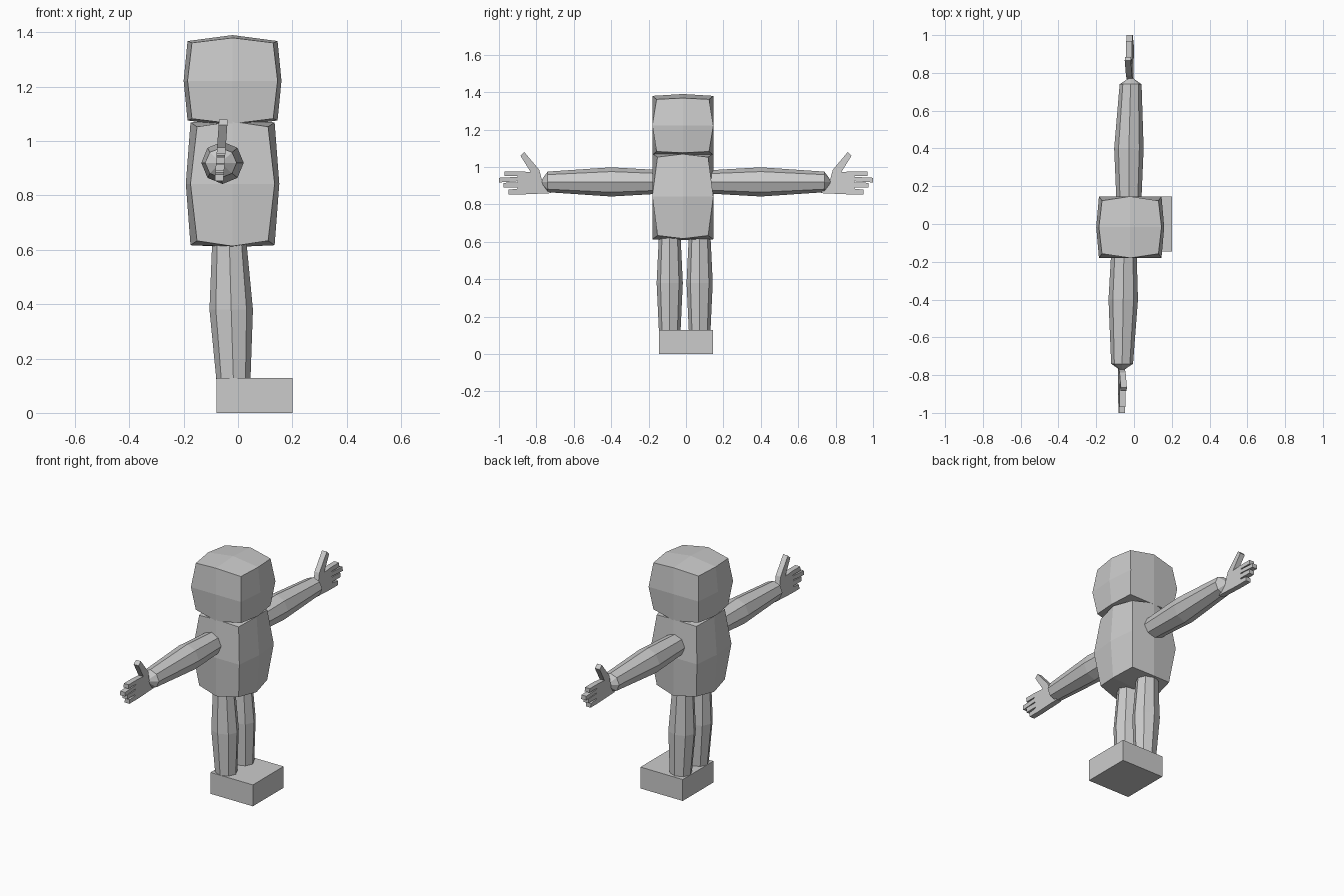
import bpy, bmesh, math
from mathutils import Vector

if "Cube" in bpy.data.objects:
    bpy.data.objects.remove(bpy.data.objects["Cube"])

grey = bpy.data.materials.new("plain_grey")
grey.diffuse_color = (0.6, 0.6, 0.6, 1)
grey.use_nodes = True
grey.node_tree.nodes["Principled BSDF"].inputs["Base Color"].default_value = grey.diffuse_color


def finish(name, bm):
    bmesh.ops.recalc_face_normals(bm, faces=bm.faces)
    me = bpy.data.meshes.new(name)
    bm.to_mesh(me)
    bm.free()
    me.materials.append(grey)
    ob = bpy.data.objects.new(name, me)
    bpy.context.collection.objects.link(ob)
    return ob


def bulged_box(name, centre, half, factors):
    """Box cut once per axis. factors[axis] = (corner, edge where next axis
    is zero, edge where the axis after that is zero); face centres are 1."""
    bm = bmesh.new()
    bmesh.ops.create_cube(bm, size=2)
    bmesh.ops.subdivide_edges(bm, edges=bm.edges[:], cuts=1, use_grid_fill=True)
    for v in bm.verts:
        s = [round(c) for c in v.co]
        for a in range(3):
            n1, n2 = s[(a + 1) % 3] == 0, s[(a + 2) % 3] == 0
            c, e1, e2 = factors[a]
            f = 1 if n1 and n2 else e1 if n1 else e2 if n2 else c
            v.co[a] = centre[a] + half[a] * f * s[a]
    return finish(name, bm)


def limb(name, rings, axis, tip):
    """Eight-sided limb through rings of (centre, radius), closed by cones."""
    bm = bmesh.new()
    loops = []
    for c, ru, rv in rings:
        loop = []
        for i in range(8):
            t = i * math.pi / 4
            u, w = ru * math.cos(t), rv * math.sin(t)
            off = (u, 0, w) if axis == 1 else (u, w, 0)
            loop.append(bm.verts.new(Vector(c) + Vector(off)))
        loops.append(loop)
    for a, b in zip(loops, loops[1:]):
        for i in range(8):
            j = (i + 1) % 8
            bm.faces.new((a[i], a[j], b[j], b[i]))
    for loop, (c, _, _), nxt in ((loops[0], rings[0], rings[1]), (loops[-1], rings[-1], rings[-2])):
        d = (Vector(c) - Vector(nxt[0])).normalized()
        apex = bm.verts.new(Vector(c) + d * tip)
        for i in range(8):
            bm.faces.new((loop[i], loop[(i + 1) % 8], apex))
    return finish(name, bm)


# Foot block
bm = bmesh.new()
bmesh.ops.create_cube(bm, size=1)
for v in bm.verts:
    v.co = (0.06 + v.co.x * 0.28, v.co.y * 0.29, 0.064 + v.co.z * 0.128)
finish("foot_block", bm)

# Head and torso
bulged_box("head", (-0.02, -0.017, 1.222), (0.18, 0.163, 0.168),
           ((0.83, 0.92, 0.92), (0.86, 1.0, 1.0), (0.83, 0.94, 0.87)))
bulged_box("torso", (-0.02, -0.017, 0.843), (0.172, 0.163, 0.233),
           ((0.76, 0.9, 0.9), (0.83, 1.0, 1.0), (0.9, 0.985, 0.97)))

# Legs
for name, y in (("right_leg", -0.087), ("left_leg", 0.073)):
    limb(name, [((-0.017, y, 0.125), 0.063, 0.058),
                ((-0.025, y, 0.38), 0.08, 0.07),
                ((-0.032, y, 0.63), 0.063, 0.058)], 2, 0.03)

# Hand outline as (distance along arm, height)
HAND = [(0.72, 0.86), (0.88, 0.853), (0.95, 0.853), (0.95, 0.878), (0.90, 0.884),
        (0.90, 0.89), (0.975, 0.89), (0.975, 0.915), (0.90, 0.918), (0.90, 0.924),
        (1.0, 0.917), (1.0, 0.942), (0.90, 0.947), (0.90, 0.952), (0.97, 0.952),
        (0.97, 0.977), (0.89, 0.977), (0.83, 0.972), (0.885, 1.06), (0.865, 1.08),
        (0.785, 0.985), (0.77, 0.93)]

# Arms and hands
for side, s, x0, x1, x2 in (("right", -1, -0.052, -0.057, -0.063),
                            ("left", 1, -0.027, -0.027, -0.018)):
    limb(side + "_arm", [((x0, 0.05 * s, 0.92), 0.063, 0.058),
                         ((x1, 0.4 * s, 0.92), 0.078, 0.078),
                         ((x2, 0.74 * s, 0.92), 0.058, 0.055)], 1, 0.04)
    bm = bmesh.new()
    hx = -0.065 if s < 0 else -0.022
    tilt = -0.07 * s
    layers = []
    for dx in (-0.016, 0.016):
        layers.append([bm.verts.new((hx + dx + tilt * (z - 0.92), s * y, z)) for y, z in HAND])
    bm.faces.new(layers[0])
    bm.faces.new(layers[1][::-1])
    for i in range(len(HAND)):
        j = (i + 1) % len(HAND)
        bm.faces.new((layers[0][i], layers[0][j], layers[1][j], layers[1][i]))
    finish(side + "_hand", bm)
